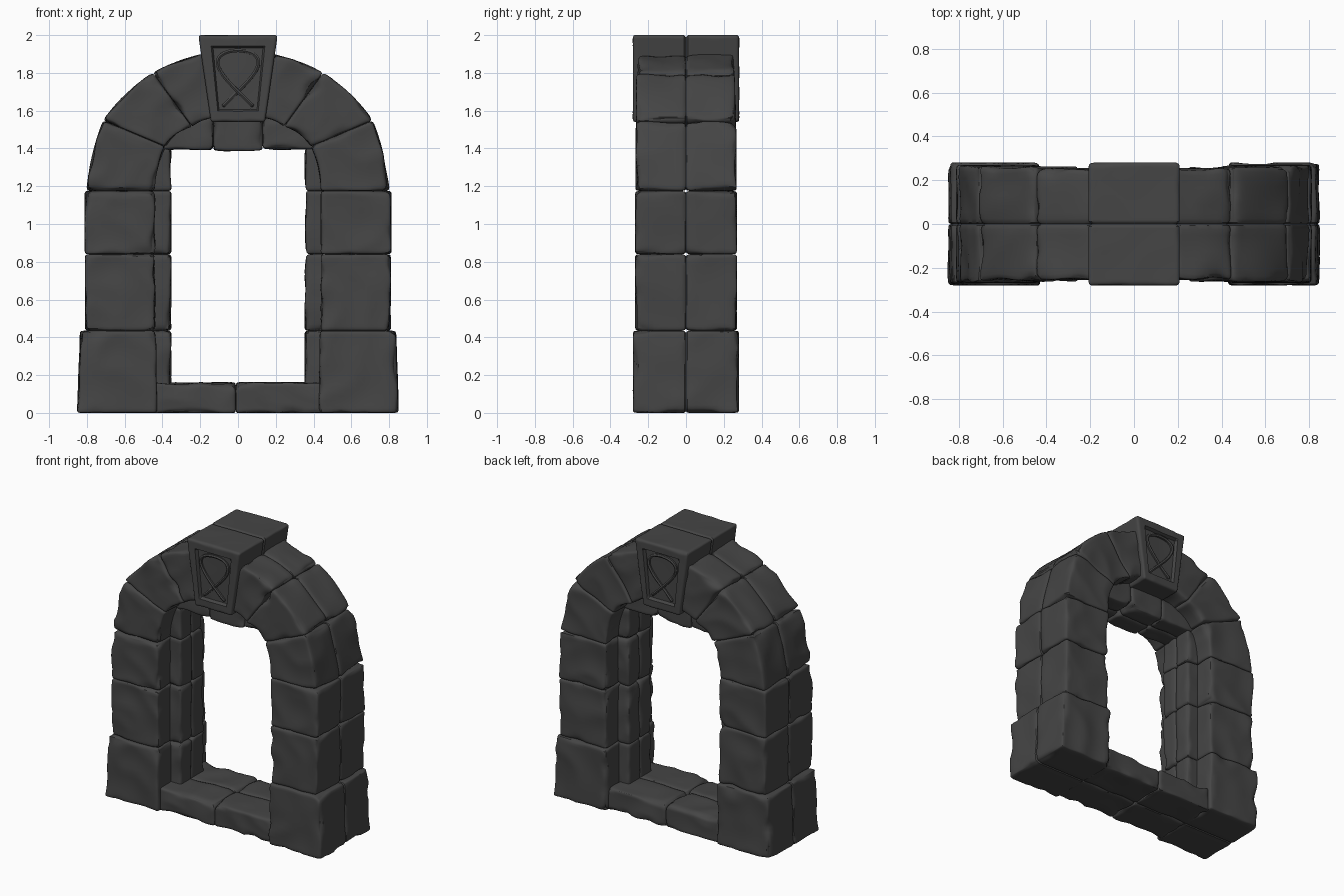
import bpy, bmesh, math
from mathutils import Vector, noise

if "Cube" in bpy.data.objects:
    bpy.data.objects.remove(bpy.data.objects["Cube"])

stone_mat = bpy.data.materials.new("dark_stone")
stone_mat.diffuse_color = (0.06, 0.06, 0.06, 1)
stone_mat.use_nodes = True
stone_mat.node_tree.nodes["Principled BSDF"].inputs["Base Color"].default_value = stone_mat.diffuse_color


def finish(ob):
    bpy.ops.object.select_all(action='DESELECT')
    ob.select_set(True)
    bpy.context.view_layer.objects.active = ob
    bpy.ops.object.shade_smooth_by_angle(angle=math.radians(40))


def stone(name, inner, outer, depth, bulge=0.0, n=20, rough=1.0, panel=False):
    """Hewn block: inner and outer edges in x,z, extruded to +-depth in y, rounded and chipped."""
    i0, i1 = (Vector((p[0], 0, p[1])) for p in inner)
    o0, o1 = (Vector((p[0], 0, p[1])) for p in outer)
    along = ((i1 - i0).length + (o1 - o0).length) / 4
    across = ((o0 + o1) - (i0 + i1)).length / 4
    out_dir = ((o0 + o1) - (i0 + i1)).normalized()

    def place(u, v, y):
        a, b = (1 + u) / 2, (1 + v) / 2
        p = i0.lerp(i1, a).lerp(o0.lerp(o1, a), b)
        p += out_dir * bulge * (1 - u * u)
        p.y = y
        return p

    bm = bmesh.new()
    bmesh.ops.create_cube(bm, size=2)
    bmesh.ops.subdivide_edges(bm, edges=bm.edges[:], cuts=n - 1, use_grid_fill=True)
    for vert in bm.verts:
        # crowd the grid towards block edges and the middle seam
        u = math.sin(vert.co.x * math.pi / 2)
        v = math.sin(vert.co.z * math.pi / 2)
        y = math.copysign((1 - math.cos(math.pi * abs(vert.co.y))) / 2, vert.co.y)
        pos = place(u, v, y * depth)
        # hewn creases on exposed faces, chips along the edges
        crease = abs(noise.noise(pos * 4.5 + Vector((3, 7, 1)))) * 0.022 * rough
        chip = max(0, noise.noise(pos * 9 + Vector((11, 2, 5)))) * 0.06 * rough
        r = min(0.016 + chip, along * 0.6, across * 0.6)
        seam = 0.011 * math.exp(-(y * depth / 0.006) ** 2)
        size = Vector((along - seam, depth + 0.004 * rough - crease,
                       across + 0.003 * rough - crease * 0.8 - seam))
        p = Vector((u * size.x, y * size.y, v * size.z))
        q = Vector([max(-(s - r), min(s - r, c)) for c, s in zip(p, size)])
        if (p - q).length > 1e-6:
            d = p - q
            if max(abs(u), abs(v), abs(y)) > 0.9999:
                p = q + d.normalized() * min(r, d.length)
        # recessed panel on keystone faces
        if panel and abs(y) > 0.999 and abs(u) < 0.70 and abs(v) < 0.74:
            p.y -= math.copysign(0.022, y)
        vert.co = place(p.x / along, p.z / across, p.y)
        vert.co.z = max(0, vert.co.z)
    bmesh.ops.recalc_face_normals(bm, faces=bm.faces[:])
    me = bpy.data.meshes.new(name)
    bm.to_mesh(me)
    bm.free()
    me.materials.append(stone_mat)
    ob = bpy.data.objects.new(name, me)
    bpy.context.collection.objects.link(ob)
    finish(ob)


def both_sides(name, inner, outer, depth, bulge=0.0, n=20):
    for side, s in (("left", -1), ("right", 1)):
        stone(f"{name}_{side}", [(s * x, z) for x, z in inner],
              [(s * x, z) for x, z in outer], depth, bulge, n)


# pillars
both_sides("base_block", [(0.43, 0), (0.435, 0.435)], [(0.85, 0), (0.835, 0.435)], 0.278)
both_sides("lower_pillar_block", [(0.44, 0.435), (0.44, 0.84)], [(0.808, 0.435), (0.808, 0.84)], 0.266)
both_sides("upper_pillar_block", [(0.44, 0.84), (0.44, 1.175)], [(0.81, 0.84), (0.81, 1.175)], 0.266)

# arch stones
both_sides("arch_stone_low", [(0.44, 1.175), (0.385, 1.41)], [(0.80, 1.175), (0.712, 1.548)], 0.264, 0.014)
both_sides("arch_stone_mid", [(0.385, 1.41), (0.245, 1.517)], [(0.712, 1.548), (0.45, 1.80)], 0.26, 0.018)
both_sides("arch_stone_high", [(0.245, 1.517), (0.12, 1.565)], [(0.45, 1.80), (0.18, 1.90)], 0.252, 0.01)

# recessed inner frame
for i, (z0, z1) in enumerate([(0.12, 0.435), (0.435, 0.84), (0.84, 1.175), (1.175, 1.40)]):
    both_sides(f"inner_jamb_{i + 1}", [(0.355, z0), (0.355, z1)], [(0.47, z0), (0.47, z1)], 0.13, 0, 16)
both_sides("inner_lintel", [(0.46, 1.395), (0.13, 1.395)], [(0.47, 1.47), (0.13, 1.59)], 0.13, 0, 16)
stone("inner_lintel_middle", [(-0.13, 1.388), (0.13, 1.388)], [(-0.13, 1.59), (0.13, 1.59)], 0.135, 0, 16)

# sill
stone("sill_left", [(-0.45, 0), (-0.012, 0)], [(-0.45, 0.16), (-0.012, 0.16)], 0.25)
stone("sill_right", [(-0.012, 0), (0.45, 0)], [(-0.012, 0.16), (0.45, 0.16)], 0.25)

# keystone with recessed panel
stone("keystone", [(-0.143, 1.54), (0.143, 1.54)], [(-0.21, 2.0), (0.21, 2.0)],
      0.281, 0, 48, 0.25, True)

# interlaced knot on both keystone faces
for face, s in (("front", -1), ("back", 1)):
    cu = bpy.data.curves.new(f"knot_{face}", 'CURVE')
    cu.dimensions = '3D'
    cu.bevel_depth = 0.011
    cu.bevel_resolution = 1
    sp = cu.splines.new('POLY')
    count = 160
    sp.points.add(count - 1)
    for k, pt in enumerate(sp.points):
        t = 2 * math.pi * k / count
        h = math.sin(2 * t)
        x = (0.096 + 0.022 * h) * math.sin(3 * t + math.pi / 4 * 1.0)
        pt.co = (x, s * (0.263 + 0.003 * math.cos(7 * t)), 1.774 + 0.145 * h, 1)
    sp.use_cyclic_u = True
    cu.materials.append(stone_mat)
    ob = bpy.data.objects.new(f"knot_{face}", cu)
    bpy.context.collection.objects.link(ob)
    bpy.ops.object.select_all(action='DESELECT')
    ob.select_set(True)
    bpy.context.view_layer.objects.active = ob
    bpy.ops.object.convert(target='MESH')
    finish(bpy.context.view_layer.objects.active)
